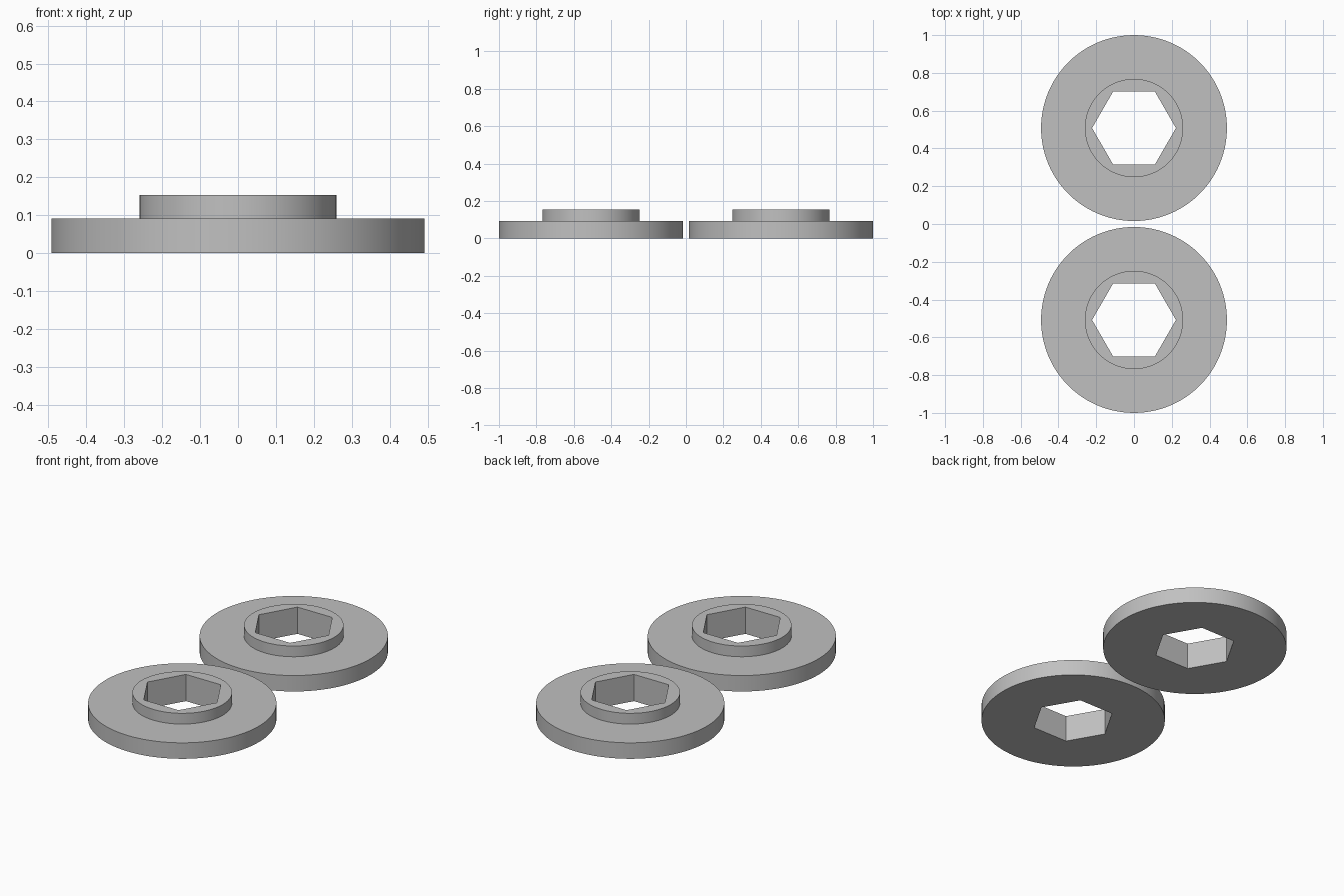
import bpy
import bmesh
from math import cos, pi, radians, sin

SEGMENTS = 96
FLANGE_R, HUB_R, HEX_R = 0.492, 0.26, 0.222
FLANGE_H, TOTAL_H = 0.092, 0.154

cube = bpy.data.objects.get("Cube")
if cube:
    bpy.data.objects.remove(cube, do_unlink=True)

grey = bpy.data.materials.new("plain_grey")
grey.use_nodes = True
colour = (0.53, 0.53, 0.53, 1)
grey.diffuse_color = colour
grey.node_tree.nodes["Principled BSDF"].inputs["Base Color"].default_value = colour


def round_radius(radius):
    return lambda angle: radius


def hex_radius(angle):
    # Distance from the centre to the hexagon's edge, corners on the x axis
    return HEX_R * cos(pi / 6) / cos(angle % (pi / 3) - pi / 6)


def ring(bm, radius_at, z):
    angles = [2 * pi * i / SEGMENTS for i in range(SEGMENTS)]
    return [bm.verts.new((radius_at(a) * cos(a), radius_at(a) * sin(a), z)) for a in angles]


def flanged_washer(name, y):
    bm = bmesh.new()
    # Closed profile: flange, raised hub, then the hexagonal bore
    profile = [
        (round_radius(FLANGE_R), 0),
        (round_radius(FLANGE_R), FLANGE_H),
        (round_radius(HUB_R), FLANGE_H),
        (round_radius(HUB_R), TOTAL_H),
        (hex_radius, TOTAL_H),
        (hex_radius, 0),
    ]
    rings = [ring(bm, radius_at, z) for radius_at, z in profile]
    for lower, upper in zip(rings, rings[1:] + rings[:1]):
        for i in range(SEGMENTS):
            j = (i + 1) % SEGMENTS
            bm.faces.new((lower[i], lower[j], upper[j], upper[i]))
    bmesh.ops.recalc_face_normals(bm, faces=bm.faces)
    mesh = bpy.data.meshes.new(name)
    bm.to_mesh(mesh)
    bm.free()
    mesh.materials.append(grey)
    washer = bpy.data.objects.new(name, mesh)
    washer.location.y = y
    bpy.context.collection.objects.link(washer)
    # Smooth round walls with crisp rims and hexagon corners
    bpy.ops.object.select_all(action="DESELECT")
    washer.select_set(True)
    bpy.context.view_layer.objects.active = washer
    bpy.ops.object.shade_smooth_by_angle(angle=radians(30))


flanged_washer("front_flanged_washer", FLANGE_R - 1)
flanged_washer("back_flanged_washer", 1 - FLANGE_R)
